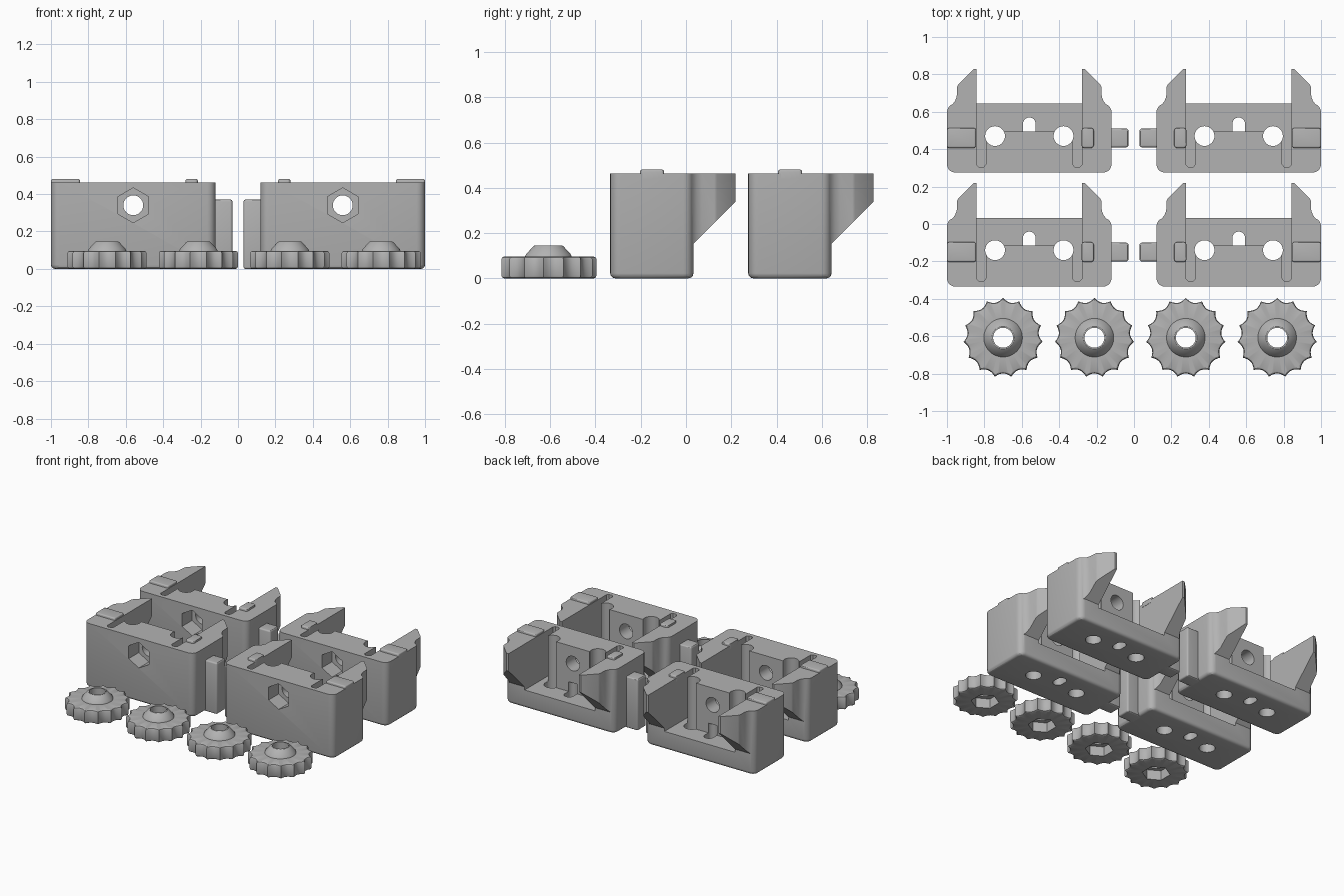
import bpy, bmesh, math
from mathutils import Matrix

if "Cube" in bpy.data.objects:
    bpy.data.objects.remove(bpy.data.objects["Cube"])

grey = bpy.data.materials.new("plain_grey")
grey.diffuse_color = (0.45, 0.45, 0.45, 1)
grey.use_nodes = True
grey.node_tree.nodes["Principled BSDF"].inputs["Base Color"].default_value = grey.diffuse_color


def finish(name, bm):
    bmesh.ops.recalc_face_normals(bm, faces=bm.faces)
    me = bpy.data.meshes.new(name)
    bm.to_mesh(me)
    bm.free()
    ob = bpy.data.objects.new(name, me)
    bpy.context.collection.objects.link(ob)
    me.materials.append(grey)
    return ob


def smooth(ob):
    bpy.ops.object.select_all(action='DESELECT')
    ob.select_set(True)
    bpy.context.view_layer.objects.active = ob
    bpy.ops.object.shade_smooth_by_angle(angle=math.radians(30))


def prism(name, pts, a, b, plane="xy"):
    """Extrude a 2D outline from a to b along the axis normal to the plane."""
    place = {"xy": lambda p, h: (p[0], p[1], h),
             "yz": lambda p, h: (h, p[0], p[1]),
             "xz": lambda p, h: (p[0], h, p[1])}[plane]
    bm = bmesh.new()
    lo = [bm.verts.new(place(p, a)) for p in pts]
    hi = [bm.verts.new(place(p, b)) for p in pts]
    bm.faces.new(lo)
    bm.faces.new(hi)
    n = len(pts)
    for i in range(n):
        j = (i + 1) % n
        bm.faces.new((lo[i], lo[j], hi[j], hi[i]))
    return finish(name, bm)


def circle(cx, cy, r, n=32, start=0.0):
    return [(cx + r * math.cos(start + 2 * math.pi * i / n),
             cy + r * math.sin(start + 2 * math.pi * i / n)) for i in range(n)]


def rounded_box(name, x, y, z, corner, bottom=0.0, top=0.0):
    """Box with rounded upright corners and optional softened rims."""
    bm = bmesh.new()
    bmesh.ops.create_cube(bm, size=1)
    size = (x[1] - x[0], y[1] - y[0], z[1] - z[0])
    mid = [(r[0] + r[1]) / 2 for r in (x, y, z)]
    bm.transform(Matrix.Translation(mid) @ Matrix.Diagonal((*size, 1)))
    up = [e for e in bm.edges if abs(e.verts[0].co.z - e.verts[1].co.z) > 1e-5]
    bmesh.ops.bevel(bm, geom=up, offset=corner, segments=5, profile=0.5, affect='EDGES')
    for level, r in ((z[0], bottom), (z[1], top)):
        if r:
            rim = [e for e in bm.edges if all(abs(v.co.z - level) < 1e-5 for v in e.verts)]
            bmesh.ops.bevel(bm, geom=rim, offset=r, segments=3, profile=0.5, affect='EDGES')
    return finish(name, bm)


def boolean(ob, other, op):
    m = ob.modifiers.new("cut", 'BOOLEAN')
    m.operation, m.solver, m.object = op, 'EXACT', other
    bpy.context.view_layer.objects.active = ob
    bpy.ops.object.modifier_apply(modifier=m.name)
    bpy.data.objects.remove(other)


def bracket_body():
    body = rounded_box("bracket_body", (-.44, .44), (-.335, .033), (0, .463), .045, .022)
    # two prongs reaching backwards, with sloping undersides
    arm = [(.27, -.1), (.40, -.1), (.425, .01), (.41, .03), (.397, .048), (.388, .07),
           (.385, .125), (.379, .137), (.305, .211), (.297, .218), (.27, .218)]
    for s in (-1, 1):
        prong = prism("prong", [(s * x, y) for x, y in arm], .05, .463)
        wedge = prism("wedge", [(-.3, -.18), (.4, .52), (.4, -.18)], -1, 1, "yz")
        boolean(prong, wedge, 'DIFFERENCE')
        boolean(body, prong, 'UNION')
    # open pocket with a flex slot beside each prong
    half = [(.282, .4), (.282, -.292), (.27, -.305), (.244, -.305), (.232, -.292),
            (.232, -.138), (.225, -.13), (.15, -.13), (.135, -.115)]
    pocket = half + [(-x, y) for x, y in reversed(half)]
    boolean(body, prism("pocket", pocket, .13, 1), 'DIFFERENCE')
    # round holes through the floor
    for x in (-.183, .183):
        boolean(body, prism("floor_hole", circle(x, -.14, .053), -.1, 1), 'DIFFERENCE')
    # capsule slot in the floor
    slot = [(.034 * math.cos(a), (-.074 if i < 9 else -.11) + .034 * math.sin(a))
            for i, a in enumerate([math.pi * k / 8 for k in range(9)] +
                                  [math.pi + math.pi * k / 8 for k in range(9)])]
    boolean(body, prism("floor_slot", slot, -.1, .2), 'DIFFERENCE')
    # hexagonal nut recess and bolt hole in the front wall
    hexagon = circle(0, .34, .093, 6, math.pi / 6)
    boolean(body, prism("nut_recess", hexagon, -.5, -.22, "xz"), 'DIFFERENCE')
    boolean(body, prism("bolt_hole", circle(0, .34, .053), -.5, 0, "xz"), 'DIFFERENCE')
    smooth(body)
    return body


def copy_to(ob, x, y):
    c = ob.copy()
    c.location = (x, y, 0)
    bpy.context.collection.objects.link(c)


# brackets: two mirrored columns, two rows
first = bracket_body()
for side in (-1, 1):
    def span(a, b):
        return tuple(sorted((-side * a, -side * b)))
    cx = side * .56
    parts = [rounded_box("outer_pad", span(-.44, -.285), (-.203, -.097), (.44, .48), .012, 0, .008),
             rounded_box("inner_pad", span(.28, .345), (-.203, -.097), (.44, .48), .015, 0, .008),
             rounded_box("side_tab", span(.40, .53), (-.2, -.1), (0, .37), .012, .01, .01)]
    for p in parts:
        smooth(p)
    for dy in (0, .61):
        for p in parts + [first]:
            if dy or (p is first and side > 0):
                copy_to(p, cx, dy)
    for p in parts:
        p.location.x = cx
first.location.x = -.56


# scalloped thumb knobs
N, LOBES = 120, 15


def ring_scallop(inset):
    def f(a):
        t = (a * LOBES / (2 * math.pi)) % 1
        return .213 - .022 * math.sin(math.pi * t) ** .8 - inset
    return f


def ring_hex(a):
    return .093 * math.cos(math.pi / 6) / math.cos(a % (math.pi / 3) - math.pi / 6)


def knob(name, x):
    layers = [(ring_scallop(.012), 0), (ring_scallop(.004), .004), (ring_scallop(0), .013),
              (ring_scallop(0), .083), (ring_scallop(.004), .092), (ring_scallop(.012), .096),
              (lambda a: .103, .096), (lambda a: .099, .106), (lambda a: .066, .142),
              (lambda a: .060, .146), (lambda a: .053, .146), (lambda a: .053, .07),
              (ring_hex, .07), (ring_hex, 0)]
    bm = bmesh.new()
    rings = []
    for f, z in layers:
        ring = []
        for i in range(N):
            a = 2 * math.pi * i / N
            ring.append(bm.verts.new((f(a) * math.sin(a), f(a) * math.cos(a), z)))
        rings.append(ring)
    for k, lo in enumerate(rings):
        hi = rings[(k + 1) % len(rings)]
        for i in range(N):
            j = (i + 1) % N
            bm.faces.new((lo[i], lo[j], hi[j], hi[i]))
    ob = finish(name, bm)
    ob.location = (x, -.608, 0)
    smooth(ob)


for i in range(4):
    knob("thumb_knob", -.7 + i * .4885)
